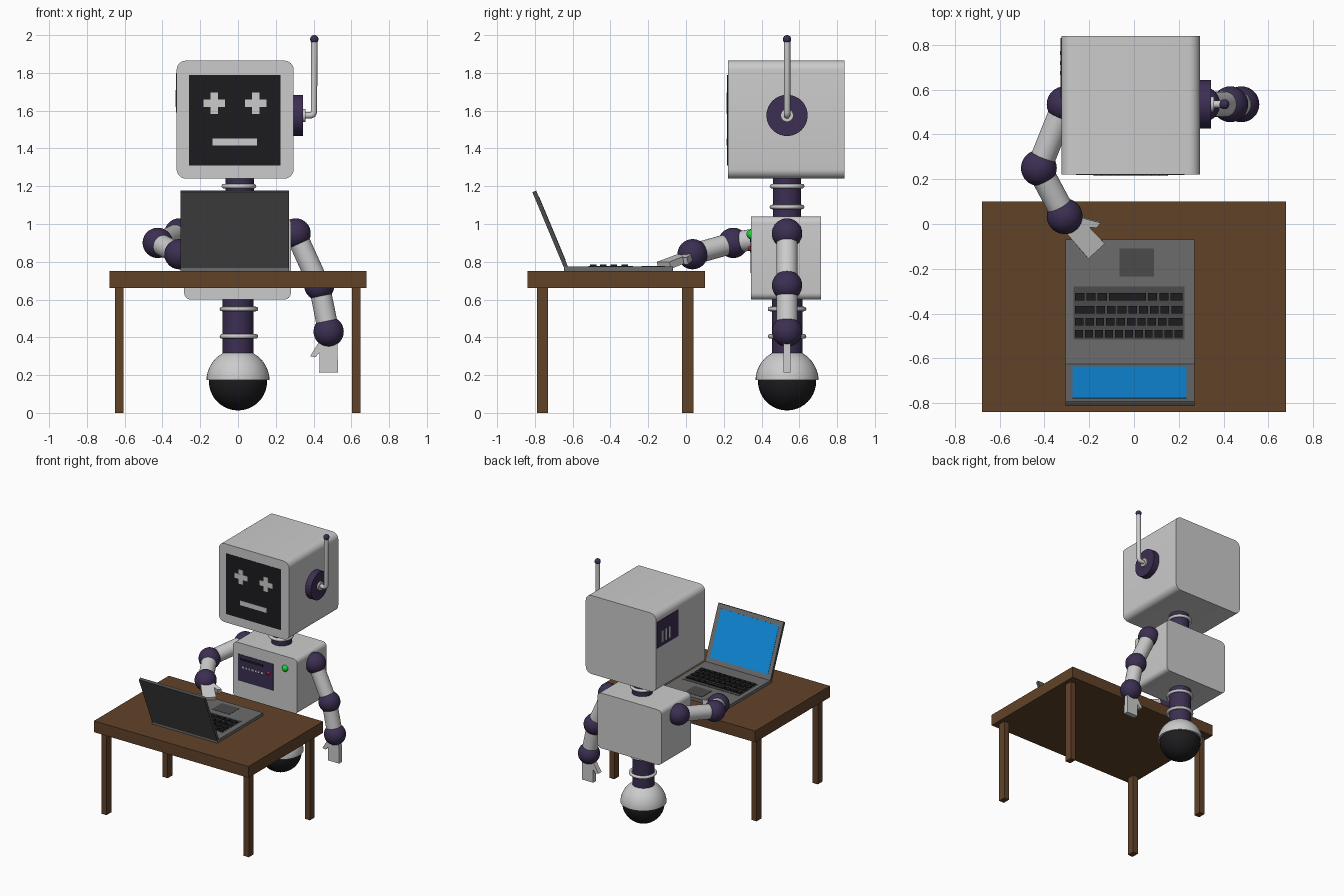
import bpy, bmesh, math
from mathutils import Vector, Matrix

if "Cube" in bpy.data.objects:
    bpy.data.objects.remove(bpy.data.objects["Cube"])


def material(name, r, g, b):
    m = bpy.data.materials.new(name)
    m.diffuse_color = (r, g, b, 1)
    m.use_nodes = True
    m.node_tree.nodes["Principled BSDF"].inputs["Base Color"].default_value = m.diffuse_color
    return m


WOOD = material("wood", 0.12, 0.055, 0.022)
PURPLE = material("purple", 0.045, 0.028, 0.085)
BLACK = material("black", 0.012, 0.012, 0.014)
DARK = material("dark_grey", 0.07, 0.07, 0.07)
METAL = material("laptop_grey", 0.15, 0.15, 0.15)
BLUE = material("screen_blue", 0.005, 0.26, 0.72)
GREEN = material("green", 0.01, 0.65, 0.04)
RED = material("red", 0.6, 0.01, 0.02)
Y = 0.535  # depth of the robot's axis


def finish(ob, name, mat=None, smooth=False):
    ob.name = name
    if mat:
        ob.data.materials.append(mat)
    if smooth:
        bpy.ops.object.shade_smooth_by_angle(angle=math.radians(35))
    return ob


def mesh_object(bm, name, mat=None, smooth=False):
    bmesh.ops.recalc_face_normals(bm, faces=bm.faces)
    me = bpy.data.meshes.new(name)
    bm.to_mesh(me)
    bm.free()
    ob = bpy.data.objects.new(name, me)
    bpy.context.collection.objects.link(ob)
    bpy.ops.object.select_all(action='DESELECT')
    ob.select_set(True)
    bpy.context.view_layer.objects.active = ob
    return finish(ob, name, mat, smooth)


def box(name, x, y, z, mat=None, round_y=0):
    """Box from ranges; round_y rounds the edges that run along y."""
    bm = bmesh.new()
    bmesh.ops.create_cube(bm, size=1)
    for v in bm.verts:
        v.co = [(r[0] + r[1]) / 2 + c * (r[1] - r[0]) for r, c in zip((x, y, z), v.co)]
    if round_y:
        edges = [e for e in bm.edges if abs(e.verts[0].co.y - e.verts[1].co.y) > 0.01]
        bmesh.ops.bevel(bm, geom=edges, offset=round_y, segments=6, profile=0.5, affect='EDGES')
    return mesh_object(bm, name, mat, round_y > 0)


def rod(name, a, b, r, mat=None):
    a, b = Vector(a), Vector(b)
    bpy.ops.mesh.primitive_cylinder_add(vertices=40, radius=r, depth=(b - a).length,
                                        location=(a + b) / 2,
                                        rotation=(b - a).to_track_quat('Z', 'Y').to_euler())
    return finish(bpy.context.object, name, mat, True)


def ball(name, c, r, mat=PURPLE):
    bpy.ops.mesh.primitive_uv_sphere_add(segments=32, ring_count=20, radius=r, location=c)
    return finish(bpy.context.object, name, mat, True)


def ring(name, z, r):
    bpy.ops.mesh.primitive_torus_add(major_radius=r, minor_radius=0.012, major_segments=40,
                                     minor_segments=12, location=(0.005, Y, z))
    return finish(bpy.context.object, name, None, True)


# Table
box("table_top", (-0.68, 0.68), (-0.84, 0.10), (0.66, 0.75), WOOD)
for x in (-0.65, 0.603):
    for y in (-0.79, -0.02):
        box("table_leg", (x, x + 0.045), (y, y + 0.06), (0, 0.67), WOOD)

# Laptop base, touchpad and keyboard
box("laptop_base", (-0.305, 0.27), (-0.645, -0.07), (0.752, 0.775), METAL)
box("touchpad", (-0.065, 0.09), (-0.235, -0.11), (0.77, 0.777), DARK)
box("keyboard_bed", (-0.27, 0.225), (-0.515, -0.28), (0.77, 0.777), DARK)
rows = [(-0.325, [1, 1, 1, 4, 1, 1, 1.3]), (-0.383, [2.2, 1, 1, 1, 1, 1, 1, 1, 1.3]),
        (-0.437, [1] * 9 + [1.7]), (-0.49, [1] * 11)]
for y, widths in rows:
    x, gap = -0.263, 0.009
    unit = (0.48 - gap * (len(widths) - 1)) / sum(widths)
    for w in widths:
        box("key", (x, x + w * unit), (y - 0.017, y + 0.017), (0.775, 0.785), BLACK)
        x += w * unit + gap

# Laptop lid, leaning back about its hinge
tilt = Matrix.Translation((0, -0.625, 0.77)) @ Matrix.Rotation(math.radians(22.7), 4, 'X')
box("laptop_lid", (-0.305, 0.27), (-0.02, 0), (0, 0.44), DARK).matrix_world = tilt
box("laptop_bezel", (-0.305, 0.27), (-0.002, 0.002), (0, 0.44), METAL).matrix_world = tilt
box("laptop_screen", (-0.275, 0.235), (0, 0.004), (0.04, 0.405), BLUE).matrix_world = tilt

# Head with face
box("head", (-0.325, 0.295), (0.222, 0.84), (1.24, 1.865), round_y=0.05)
box("face_screen", (-0.26, 0.225), (0.218, 0.23), (1.31, 1.79), BLACK)
for x in (-0.125, 0.095):
    box("eye_bar", (x - 0.057, x + 0.057), (0.215, 0.222), (1.62, 1.66))
    box("eye_post", (x - 0.02, x + 0.02), (0.2151, 0.222), (1.583, 1.697))
box("mouth", (-0.135, 0.10), (0.215, 0.222), (1.415, 1.452))

# Vent panel on the side of the head
box("side_panel", (-0.328, -0.31), (0.56, 0.83), (1.59, 1.80), PURPLE)
for y in (0.675, 0.72, 0.765):
    box("side_vent", (-0.331, -0.32), (y - 0.009, y + 0.009), (1.62, 1.71))

# Antenna
rod("antenna_disc", (0.29, Y, 1.575), (0.345, Y, 1.575), 0.109, PURPLE)
rod("antenna_hub", (0.34, Y, 1.575), (0.358, Y, 1.575), 0.034)
cu = bpy.data.curves.new("antenna_rod", 'CURVE')
cu.dimensions = '3D'
cu.bevel_depth = 0.017
cu.bevel_resolution = 4
cu.use_fill_caps = True
path = [(0.34, 1.575), (0.385, 1.575), (0.397, 1.58), (0.402, 1.593), (0.404, 1.97)]
sp = cu.splines.new('POLY')
sp.points.add(len(path) - 1)
for p, (x, z) in zip(sp.points, path):
    p.co = (x, Y, z, 1)
bpy.context.collection.objects.link(bpy.data.objects.new("antenna_rod", cu))
ball("antenna_tip", (0.404, Y, 1.978), 0.022)

# Neck and waist with rings
rod("neck", (0.01, Y, 1.02), (0.01, Y, 1.26), 0.075, PURPLE)
ring("neck_ring", 1.20, 0.08)
ring("neck_ring", 1.09, 0.08)
rod("waist", (0, Y, 0.28), (0, Y, 0.62), 0.081, PURPLE)
ring("waist_ring", 0.55, 0.09)
ring("waist_ring", 0.405, 0.09)

# Rolling ball and its dome
ball("rolling_ball", (0, Y, 0.167), 0.154, BLACK)
bm = bmesh.new()
bmesh.ops.create_uvsphere(bm, u_segments=40, v_segments=24, radius=0.167)
cut = bmesh.ops.bisect_plane(bm, geom=bm.verts[:] + bm.edges[:] + bm.faces[:],
                             plane_co=(0, 0, 0.005), plane_no=(0, 0, 1), clear_inner=True)
bmesh.ops.holes_fill(bm, edges=[e for e in bm.edges if e.is_boundary])
bmesh.ops.translate(bm, verts=bm.verts, vec=(0, Y, 0.17))
mesh_object(bm, "dome", None, True)

# Body with control panel
box("body", (-0.285, 0.28), (0.345, 0.715), (0.60, 1.04), round_y=0.035)
box("control_panel", (-0.24, 0.07), (0.341, 0.36), (0.74, 0.95), PURPLE)
box("panel_slot", (-0.22, -0.02), (0.338, 0.35), (0.905, 0.922), BLACK)
for i in range(7):
    x = -0.20 + i * 0.028
    box("panel_dot", (x, x + 0.014), (0.338, 0.35), (0.848, 0.862))
ball("red_light", (0.03, 0.342, 0.87), 0.014, RED)
ball("green_light", (0.175, 0.346, 0.945), 0.026, GREEN)


# Arms: ball joints, tubes and a mitten hand with a thumb
def arm(side, joints, tip, across):
    joints = [Vector(j) for j in joints]
    for part, j in zip(("shoulder", "elbow", "wrist"), joints):
        ball(f"{side}_{part}", j, 0.08)
    rod(f"{side}_upper_arm", joints[0], joints[1], 0.056)
    rod(f"{side}_forearm", joints[1], joints[2], 0.056)
    along = (Vector(tip) - joints[2]).normalized()
    u = Vector(across).normalized()
    n = u.cross(along).normalized()
    outline = [(-0.045, 0.04), (0.045, 0.04), (0.05, 0.215), (-0.05, 0.215), (-0.048, 0.11),
               (-0.07, 0.135), (-0.098, 0.13), (-0.055, 0.06)]
    bm = bmesh.new()
    face = bm.faces.new([bm.verts.new(joints[2] + u * a + along * b - n * 0.019) for a, b in outline])
    ext = bmesh.ops.extrude_face_region(bm, geom=[face])
    bmesh.ops.translate(bm, vec=n * 0.038, verts=[v for v in ext["geom"] if isinstance(v, bmesh.types.BMVert)])
    mesh_object(bm, f"{side}_hand")


arm("hanging", [(0.305, Y, 0.95), (0.43, Y, 0.675), (0.48, Y, 0.43)], (0.48, Y, 0.2), (1, 0, 0))
arm("typing", [(-0.31, Y, 0.95), (-0.425, 0.25, 0.90), (-0.31, 0.035, 0.84)],
    (-0.168, -0.12, 0.78), (-0.74, -0.67, 0))
